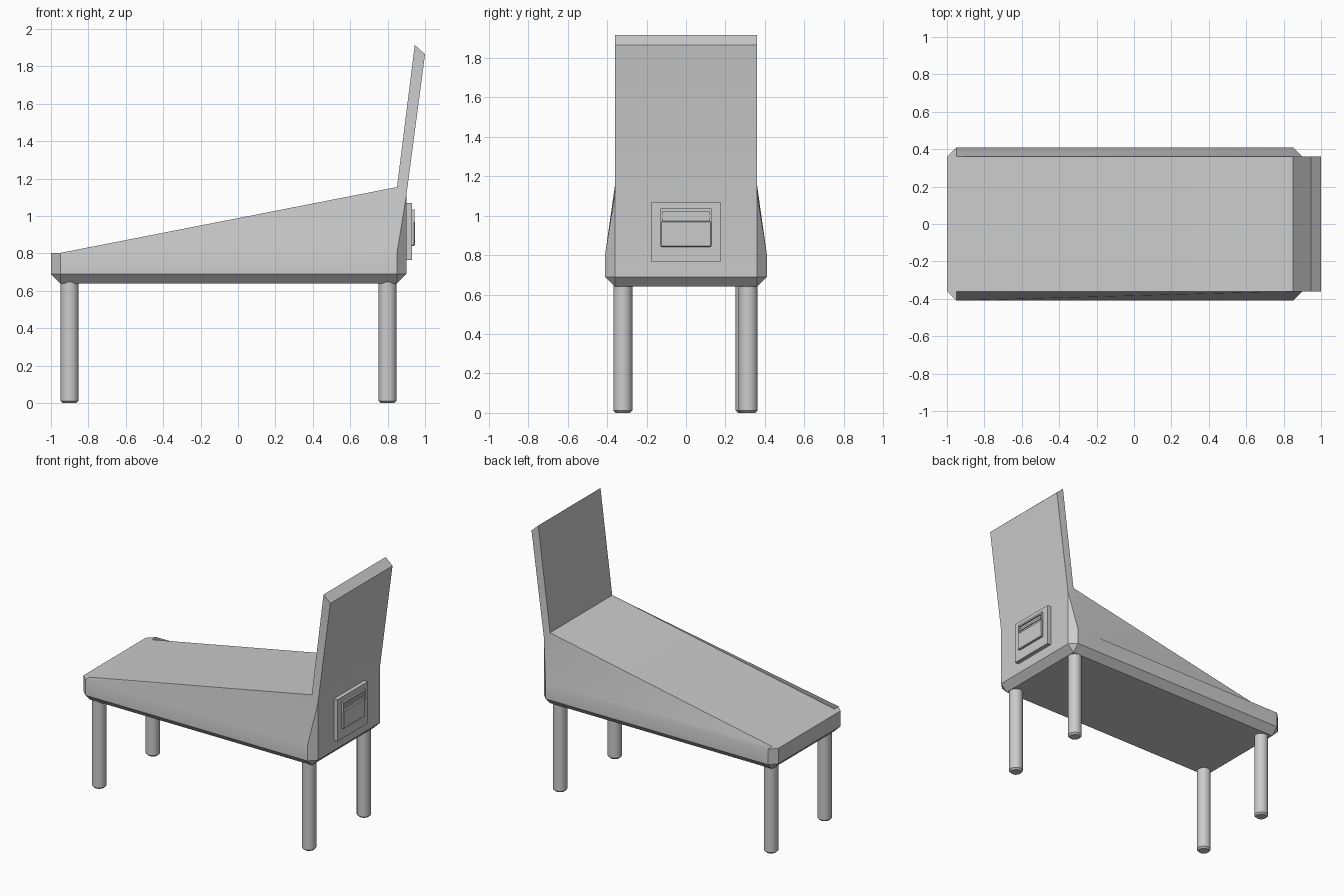
import bpy, bmesh
from math import radians
from mathutils import Vector

if "Cube" in bpy.data.objects:
    bpy.data.objects.remove(bpy.data.objects["Cube"])


def finish(bm, name, angle=30):
    bmesh.ops.recalc_face_normals(bm, faces=bm.faces[:])
    mesh = bpy.data.meshes.new(name)
    bm.to_mesh(mesh)
    bm.free()
    ob = bpy.data.objects.new(name, mesh)
    bpy.context.collection.objects.link(ob)
    bpy.ops.object.select_all(action='DESELECT')
    ob.select_set(True)
    bpy.context.view_layer.objects.active = ob
    bpy.ops.object.shade_smooth_by_angle(angle=radians(angle))
    return ob


def box_mesh(lo, hi, bevel=0.0):
    bm = bmesh.new()
    bmesh.ops.create_cube(bm, size=1)
    lo, hi = Vector(lo), Vector(hi)
    for v in bm.verts:
        v.co = Vector([(lo[i] + hi[i]) / 2 + v.co[i] * (hi[i] - lo[i]) for i in range(3)])
    if bevel:
        bmesh.ops.bevel(bm, geom=bm.edges[:], offset=bevel, segments=1,
                        profile=0.5, affect='EDGES')
    return bm


# Cabinet: chamfered box whose top rises toward the back
bm = box_mesh((-1, -0.41, 0.64), (0.9, 0.41, 0.84), 0.05)
for v in bm.verts:
    x, z = v.co.x, v.co.z
    if z > 0.83 and x > 0:
        v.co.z = 1.155
    elif z > 0.75:
        v.co.z = 1.11 if x > 0.88 else 0.803

# Backboard: the rear top chamfer drawn upward
rear = max((f for f in bm.faces if len(f.verts) == 4),
           key=lambda f: f.calc_center_median().z + f.calc_center_median().x)
ext = bmesh.ops.extrude_face_region(bm, geom=[rear])
for v in [g for g in ext['geom'] if isinstance(g, bmesh.types.BMVert)]:
    v.co.x, v.co.z = (1.0, 1.865) if v.co.x > 0.88 else (0.945, 1.915)
bmesh.ops.delete(bm, geom=[f for f in bm.faces if f == rear], context='FACES_ONLY')
finish(bm, "cabinet_and_backboard")

# Legs: round posts with a small chamfer at the foot
for name, x, y in (("front_left_leg", -0.9, -0.32), ("front_right_leg", 0.8, -0.32),
                   ("back_left_leg", -0.9, 0.30), ("back_right_leg", 0.8, 0.315)):
    bm = bmesh.new()
    bmesh.ops.create_cone(bm, cap_ends=True, segments=32, radius1=0.048, radius2=0.048, depth=0.65)
    bmesh.ops.translate(bm, verts=bm.verts[:], vec=(x, y, 0.325))
    foot = [e for e in bm.edges if all(v.co.z < 0.01 for v in e.verts)]
    bmesh.ops.bevel(bm, geom=foot, offset=0.012, segments=1, profile=0.5, affect='EDGES')
    finish(bm, name)

# Service door on the rear end: plate, raised panel and slotted opening
finish(box_mesh((0.89, -0.175, 0.765), (0.93, 0.175, 1.07)), "door_plate")
finish(box_mesh((0.92, -0.128, 0.84), (0.945, 0.128, 0.972), 0.005), "door_panel")
finish(box_mesh((0.92, -0.128, 1.022), (0.943, 0.128, 1.035)), "door_top_rim")
for side, s in (("left", -1), ("right", 1)):
    y0, y1 = sorted((s * 0.118, s * 0.128))
    finish(box_mesh((0.92, y0, 0.968), (0.943, y1, 1.026)), "door_rim_" + side)
finish(box_mesh((0.92, -0.118, 0.99), (0.937, 0.118, 1.004)), "door_slot_bar")
